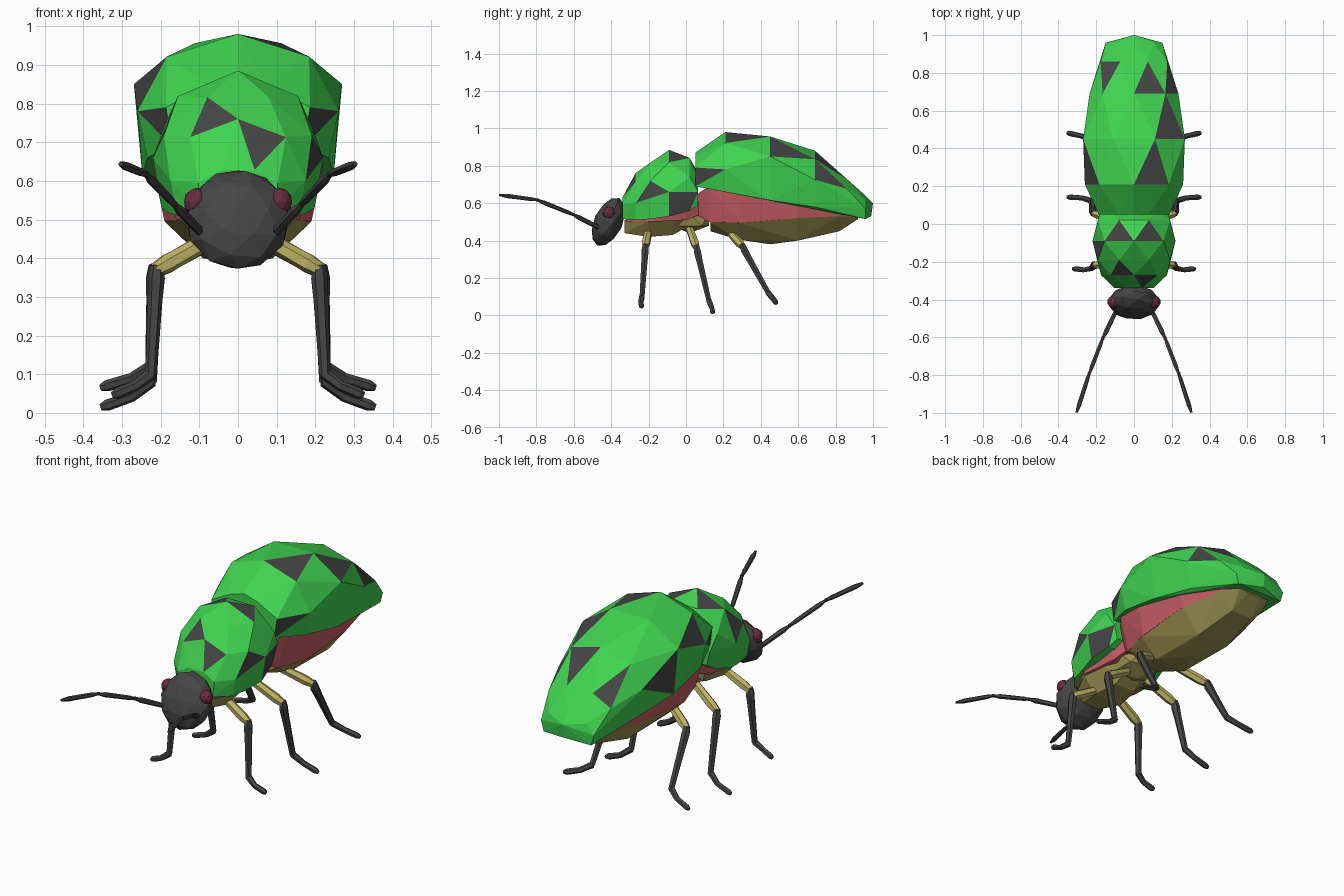
import bpy, bmesh
from math import sin, cos, pi, radians
from mathutils import Vector, Matrix

if "Cube" in bpy.data.objects:
    bpy.data.objects.remove(bpy.data.objects["Cube"])


def material(name, rgb):
    m = bpy.data.materials.new(name)
    m.diffuse_color = (*rgb, 1)
    m.use_nodes = True
    m.node_tree.nodes["Principled BSDF"].inputs["Base Color"].default_value = m.diffuse_color
    return m


GREEN = material("green", (0.05, 0.65, 0.08))
DARK = material("dark", (0.06, 0.06, 0.06))
RED = material("red", (0.58, 0.11, 0.13))
OLIVE = material("olive", (0.36, 0.31, 0.09))
YELLOW = material("yellow", (0.52, 0.46, 0.13))
WINE = material("wine", (0.14, 0.025, 0.05))


def finish(name, bm, *mats):
    bmesh.ops.recalc_face_normals(bm, faces=bm.faces[:])
    me = bpy.data.meshes.new(name)
    bm.to_mesh(me)
    bm.free()
    for m in mats:
        me.materials.append(m)
    ob = bpy.data.objects.new(name, me)
    bpy.context.collection.objects.link(ob)
    return ob


def hull(name, points, mats, spots=()):
    """Faceted convex body; the face nearest each spot gets the second material."""
    bm = bmesh.new()
    for p in points:
        bm.verts.new(p)
    bmesh.ops.convex_hull(bm, input=bm.verts[:])
    bmesh.ops.delete(bm, geom=[v for v in bm.verts if not v.link_faces], context='VERTS')
    for s in spots:
        f = min(bm.faces, key=lambda f: (f.calc_center_median() - Vector(s)).length)
        f.material_index = 1
    return finish(name, bm, *mats)


def dome(stations):
    """Staggered arches: y, half width, top z, widest z, rim z."""
    pts = []
    for i, (y, w, zt, zm, zb) in enumerate(stations):
        angles = [k * pi / 4 for k in range(5)] if i % 2 else [(k + .5) * pi / 4 for k in range(4)]
        grow = 1 if i % 2 else 1.06
        pts += [(w * grow * cos(a), y, zm + (zt - zm) * grow * sin(a)) for a in angles]
        pts += [(s * w * .9, y, zb) for s in (-1, 1)]
    return pts


def band(stations):
    """Symmetric slices: y, upper width, upper z, lower width, lower z."""
    return [(s * x, y, z) for y, w1, z1, w2, z2 in stations
            for s in (-1, 1) for x, z in ((w1, z1), (w2, z2))]


def ball(name, loc, scale, mat, sub=2, tilt=0):
    bm = bmesh.new()
    mtx = Matrix.Translation(loc) @ Matrix.Rotation(tilt, 4, 'X') @ Matrix.Diagonal((*scale, 1))
    bmesh.ops.create_icosphere(bm, subdivisions=sub, radius=1, matrix=mtx)
    return finish(name, bm, mat)


def tube(name, pts, radii, mat, sides=6):
    bm = bmesh.new()
    pts = [Vector(p) for p in pts]
    rings = []
    for i, p in enumerate(pts):
        d = (pts[min(i + 1, len(pts) - 1)] - pts[max(i - 1, 0)]).normalized()
        u = d.cross(Vector((0, 1, 0.15))).normalized()
        v = d.cross(u)
        rings.append([bm.verts.new(p + radii[i] * (u * cos(2 * pi * k / sides) + v * sin(2 * pi * k / sides)))
                      for k in range(sides)])
    for a, b in zip(rings, rings[1:]):
        for k in range(sides):
            bm.faces.new((a[k], a[k - 1], b[k - 1], b[k]))
    bm.faces.new(rings[0])
    bm.faces.new(rings[-1])
    return finish(name, bm, mat)


# Spotted wing case
hull("wing_case", dome([
    (.05, .19, .85, .75, .69), (.21, .26, .98, .78, .66), (.45, .275, .96, .775, .615),
    (.69, .235, .88, .725, .58), (.86, .18, .73, .64, .545), (.96, .15, .64, .57, .515),
]) + [(0, 1.0, .6), (0, .99, .53), (0, .05, .87)], (GREEN, DARK), [
    (-.17, .8, .78), (.05, .8, .8), (-.19, .28, .9), (.06, .34, .97), (.22, .5, .86),
    (.22, .12, .79), (.2, .7, .68), (-.24, .55, .7), (-.23, .12, .75)])

# Spotted neck shield
hull("neck_shield", dome([
    (-.34, .105, .63, .57, .515), (-.27, .175, .76, .6, .51), (-.19, .195, .82, .65, .515),
    (-.09, .22, .885, .66, .53), (.02, .195, .845, .67, .56), (.065, .18, .76, .66, .59),
]), (GREEN, DARK), [
    (-.05, -.02, .87), (.08, -.08, .86), (-.07, -.21, .8), (.07, -.3, .68),
    (.19, -.17, .7), (.2, .03, .65), (.19, -.1, .56), (-.19, -.12, .7)])

# Red flanks and olive bellies
hull("abdomen_flank", band([
    (.02, .1, .62, .08, .56), (.12, .19, .69, .14, .5), (.3, .225, .66, .19, .495),
    (.6, .21, .62, .19, .52), (.82, .15, .58, .14, .53), (.92, .1, .56, .09, .525)]), (RED,))
hull("abdomen_belly", band([
    (.13, .14, .5, .05, .45), (.28, .19, .495, .09, .405), (.6, .19, .52, .09, .4),
    (.82, .14, .53, .06, .45), (.92, .09, .525, .04, .515)]) + [(0, .45, .38)], (OLIVE,))
hull("thorax_flank", band([
    (-.32, .11, .54, .1, .5), (-.18, .17, .56, .16, .5), (.0, .15, .58, .13, .51),
    (.1, .12, .62, .1, .55)]), (RED,))
hull("thorax_belly", band([
    (-.33, .09, .51, .05, .44), (-.2, .155, .505, .08, .42), (-.07, .13, .51, .06, .43),
    (.0, .1, .52, .05, .47)]), (OLIVE,))
ball("middle_body", (0, .02, .51), (.125, .12, .07), OLIVE, sub=1)

# Head
ball("head", (0, -.415, .5), (.137, .077, .14), DARK, tilt=radians(-25))

# Leg data: hip, knee, ankle, instep, toe
LEGS = {
    "front": [(.06, -.2, .455), (.21, -.217, .37), (.225, -.235, .1), (.265, -.243, .07), (.325, -.236, .045)],
    "middle": [(.06, .02, .46), (.215, .055, .365), (.225, .122, .08), (.275, .138, .042), (.355, .143, .014)],
    "hind": [(.06, .23, .45), (.215, .3, .37), (.225, .44, .12), (.275, .465, .09), (.355, .483, .065)],
}
ANTENNA = [(.085, -.44, .455), (.165, -.605, .54), (.238, -.795, .617), (.304, -.998, .644)]

for side, s in (("left", -1), ("right", 1)):
    # Eyes
    ball(f"{side}_eye", (s * .107, -.412, .546), (.034, .034, .036), WINE)
    # Legs
    for name, path in LEGS.items():
        hip, knee, ankle, instep, toe = [Vector((s * x, y, z)) for x, y, z in path]
        tube(f"{side}_{name}_thigh", [hip, hip.lerp(knee, .8), knee], [.021, .024, .018], YELLOW)
        bend = knee.lerp(ankle, .08)
        tube(f"{side}_{name}_shin", [knee + Vector((0, 0, .012)), bend, knee.lerp(ankle, .3), ankle],
             [.016, .022, .019, .015], DARK)
        tube(f"{side}_{name}_foot", [ankle.lerp(knee, .06), ankle, instep, instep.lerp(toe, .8), toe],
             [.012, .016, .014, .015, .009], DARK)
    # Antennae
    pts = [Vector((s * x, y, z)) for x, y, z in ANTENNA]
    for i, (a, b) in enumerate(zip(pts, pts[1:])):
        r = (.013, .012, .012)[i]
        tube(f"{side}_antenna_segment_{i + 1}", [a.lerp(b, t) for t in (0, .15, .8, 1)],
             [r * .6, r * .9, r, r * .5], DARK)
        if i:
            ball(f"{side}_antenna_joint_{i}", a, (.01, .014, .01), WINE, sub=1)
